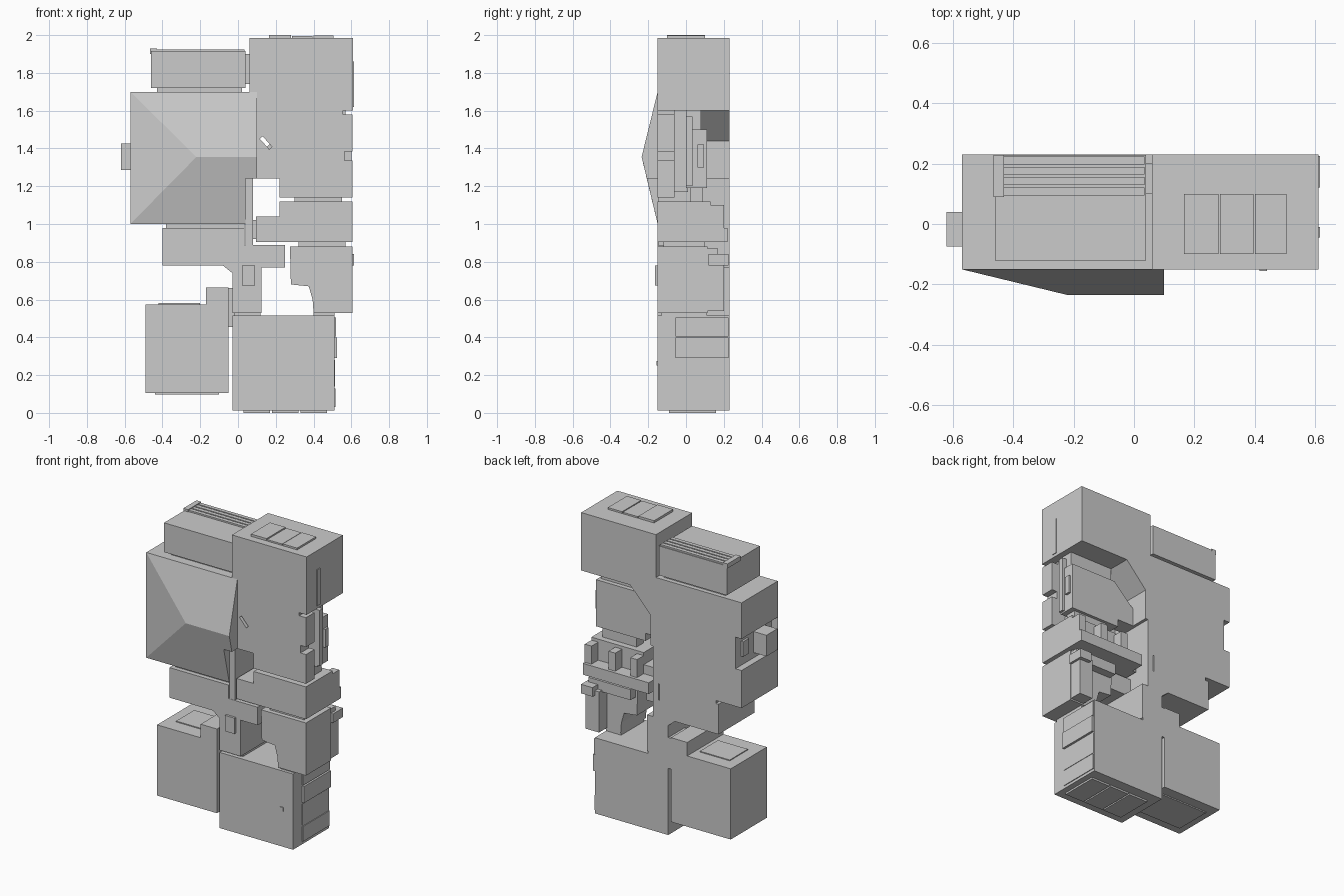
import bpy, bmesh, math
from mathutils import Matrix

FRONT, BACK = -0.15, 0.23


def make_object(name, bm):
    bmesh.ops.recalc_face_normals(bm, faces=bm.faces)
    mesh = bpy.data.meshes.new(name)
    bm.to_mesh(mesh)
    bm.free()
    ob = bpy.data.objects.new(name, mesh)
    bpy.context.collection.objects.link(ob)
    return ob


def slab(name, outline, y0=FRONT, y1=BACK):
    """Extrude an (x, z) outline along y."""
    bm = bmesh.new()
    face = bm.faces.new([bm.verts.new((x, y0, z)) for x, z in outline])
    res = bmesh.ops.extrude_face_region(bm, geom=[face])
    verts = [v for v in res["geom"] if isinstance(v, bmesh.types.BMVert)]
    bmesh.ops.translate(bm, verts=verts, vec=(0, y1 - y0, 0))
    return make_object(name, bm)


def box(name, x0, x1, z0, z1, y0=FRONT, y1=BACK):
    return slab(name, [(x0, z0), (x1, z0), (x1, z1), (x0, z1)], y0, y1)


# Large left block with a notch in its outer side
slab("roofed_block", [(-.57, 1.0), (.04, 1.0), (.04, 1.24), (.10, 1.24),
                      (.10, 1.70), (-.57, 1.70), (-.57, 1.46),
                      (-.525, 1.46), (-.525, 1.25), (-.57, 1.25)])
box("side_knob", -.62, -.52, 1.285, 1.425, -.075, .04)
box("notch_panel", -.54, -.52, 1.31, 1.41, .11, .17)

# Hipped front with a gable end and a cut lower corner
bm = bmesh.new()
V = [bm.verts.new(p) for p in (
    (-.57, FRONT, 1.0), (-.57, FRONT, 1.70), (.10, FRONT, 1.70),
    (.10, FRONT, 1.24), (.04, FRONT, 1.24), (.04, FRONT, 1.0),
    (-.22, -.235, 1.355), (.10, -.235, 1.355),
    (.10, -.207, 1.24), (.04, -.207, 1.24))]
for f in ((0, 6, 1), (1, 6, 7, 2), (0, 5, 9, 8, 7, 6), (2, 7, 8, 3),
          (3, 8, 9, 4), (4, 9, 5), (0, 1, 2, 3, 4, 5)):
    bm.faces.new([V[i] for i in f])
make_object("hipped_front", bm)

# Tall right block, its front panel and recessed rear panels
slab("tower_top", [(.06, 1.70), (.10, 1.70), (.10, 1.44), (.25, 1.60),
                   (.61, 1.60), (.61, 1.985), (.06, 1.985)])
panel = slab("tower_front_panel", [
    (.10, 1.24), (.22, 1.24), (.22, 1.14), (.605, 1.14), (.605, 1.335),
    (.565, 1.335), (.565, 1.385), (.605, 1.385), (.605, 1.58), (.555, 1.58),
    (.555, 1.60), (.10, 1.60)], FRONT, -.06)
slab("tower_rear_panel", [(.22, 1.19), (.585, 1.19), (.585, 1.50), (.25, 1.50),
                          (.10, 1.36), (.10, 1.24), (.22, 1.24)], 0, .11)
box("tower_core", .22, .50, 1.17, 1.60, -.07, .01)
box("tower_upper_core", .25, .57, 1.49, 1.60, 0, .08)
for i, (y0, z0, z1) in enumerate(((.0, 1.20, 1.57), (.06, 1.30, 1.42))):
    box(f"tower_side_strip_{i}", .57, .60, z0, z1, y0, y0 + .035)

# Small diagonal slot through the tower panel
bm = bmesh.new()
bmesh.ops.create_cube(bm, size=1, matrix=Matrix.Translation((.148, -.03, 1.43))
                      @ Matrix.Rotation(math.radians(48), 4, "Y")
                      @ Matrix.Diagonal((.075, .4, .02, 1)))
cutter = make_object("slot_cutter", bm)
cutter.hide_render = True
cutter.hide_set(True)
cut = panel.modifiers.new("slot", "BOOLEAN")
cut.object, cut.operation, cut.solver = cutter, "DIFFERENCE", "EXACT"

# Thin panels on the tower roof and side
for i, (x0, x1, h) in enumerate(((.165, .28, 2.0), (.285, .395, 1.995),
                                 (.40, .505, 1.997))):
    box(f"roof_panel_{i}", x0, x1, 1.98, h, -.10, .10)
box("tower_side_rib", .60, .615, 1.62, 1.86, -.045, -.01)

# Upper left crate with raised slats and a narrow foot
box("crate", -.46, .04, 1.72, 1.915, -.12, .228)
box("crate_foot", -.43, .02, 1.69, 1.73, -.09, .20)
for i in range(4):
    y = .095 + i * .034
    box(f"crate_slat_{i}", -.44, .035, 1.91, 1.925, y, y + .026)
box("crate_end_rim", -.465, -.43, 1.90, 1.93, .09, .228)
box("crate_tie", .03, .07, 1.74, 1.90, .10, .20)

# Waist: beam, pillar and central stem
slab("waist_beam", [(-.40, .78), (-.08, .78), (-.03, .74), (-.03, .53),
                    (.125, .53), (.125, .77), (.08, .77), (.08, .89),
                    (.035, .89), (.035, .98), (-.40, .98)])
box("waist_joint", -.38, .035, .97, 1.01, -.12, BACK)
box("waist_arm", .07, .25, .77, .89, FRONT, .06)
box("pillar", .04, .08, .89, 1.245, -.148, BACK)
box("stem_boss", .02, .09, .675, .78, -.165, -.14)
box("stem_foot", -.02, .12, .51, .535, -.12, BACK)

# Right middle block with an open back
slab("middle_block", [(.095, .905), (.605, .905), (.605, 1.12), (.22, 1.12),
                      (.22, 1.04), (.095, 1.04)], FRONT, .13)
box("middle_back_ledge", .12, .605, .905, .98, .12, .22)
for i, x in enumerate((.22, .38, .555)):
    box(f"middle_back_rib_{i}", x, x + .05, .97, 1.10, .12, .20)
box("middle_to_pillar", .07, .13, .92, 1.02, .02, .11)
box("middle_top_joint", .30, .55, 1.11, 1.20, .02, .09)

# Right lower block with notched inner corner
slab("lower_block", [(.28, .68), (.375, .67), (.395, .60), (.40, .53),
                     (.605, .53), (.605, .88), (.275, .88)], FRONT, .115)
box("lower_back_rail", .29, .60, .80, .87, .11, .17)
box("lower_back_post", .50, .60, .54, .81, .11, .20)
box("lower_back_tab", .53, .615, .78, .84, .12, .225)
box("lower_top_joint", .32, .57, .87, .91, -.12, .10)
box("lower_foot", .40, .51, .50, .535, -.13, .11)

# Bottom right block with side panels and a base plate
box("bottom_right_block", -.03, .51, .012, .515)
for i, (z0, z1, d) in enumerate(((.03, .13, .515), (.14, .28, .513),
                                 (.29, .40, .525), (.405, .505, .518))):
    box(f"bottom_side_panel_{i}", .50, d, z0, z1, -.055, .225)
for i in range(3):
    x = .03 + i * .15
    box(f"base_plate_{i}", x, x + .14, 0, .02, -.09, .16)
box("front_stud", .415, .44, .25, .275, -.155, -.14)

# Bottom left block with a raised step
slab("bottom_left_block", [(-.49, .105), (-.05, .105), (-.05, .665),
                           (-.17, .665), (-.17, .575), (-.49, .575)])
box("left_block_top_panel", -.42, -.20, .57, .581, -.05, .14)
box("left_block_base_panel", -.44, -.10, .097, .11, -.09, .16)
box("bottom_link", -.06, -.02, .455, .66, .06, BACK)
